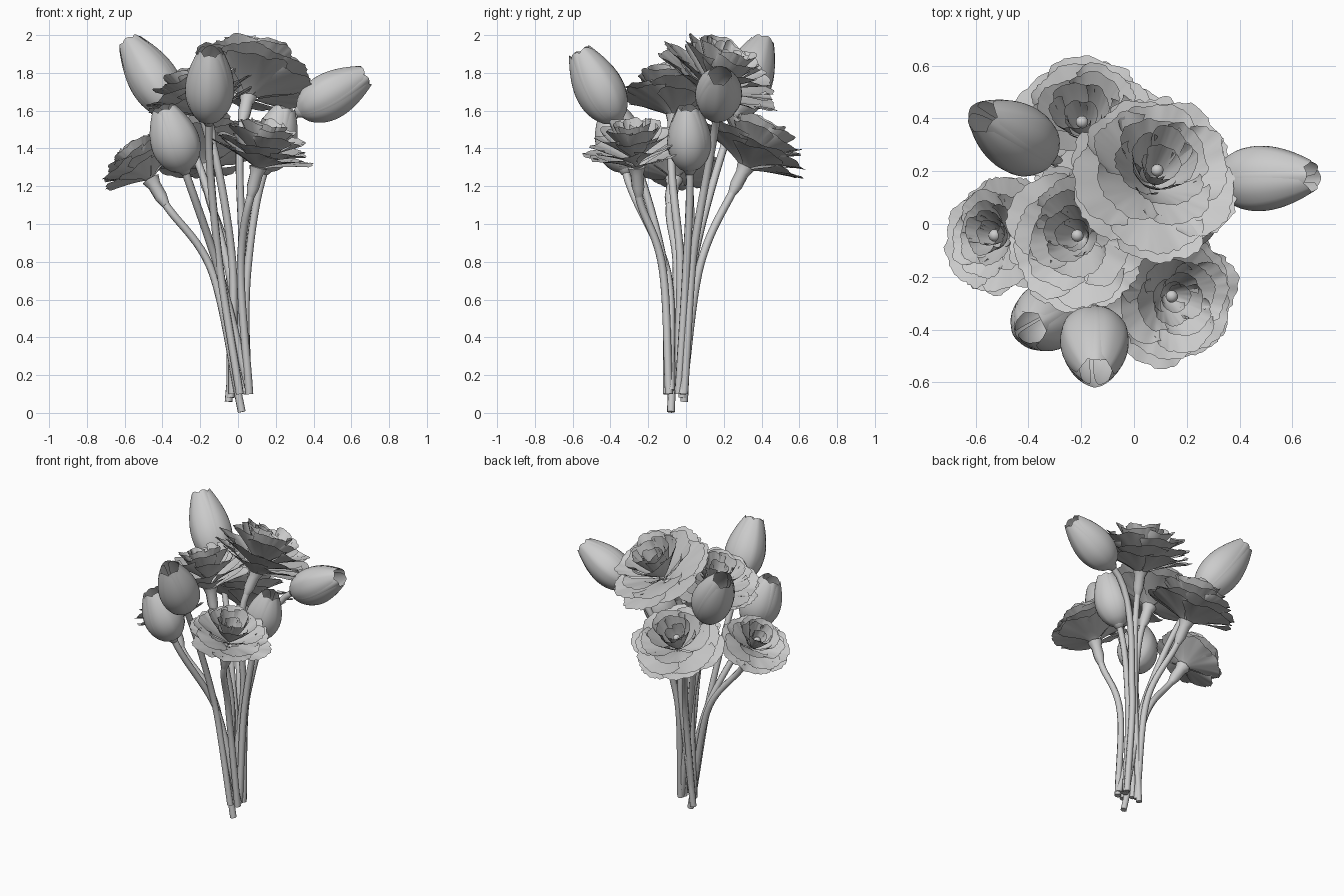
import bpy, bmesh, math, random
from mathutils import Vector

random.seed(4)
if "Cube" in bpy.data.objects:
    bpy.data.objects.remove(bpy.data.objects["Cube"], do_unlink=True)

GREY = (0.6, 0.6, 0.6, 1)
mat = bpy.data.materials.new("plain grey")
mat.use_nodes = True
mat.diffuse_color = GREY
mat.node_tree.nodes["Principled BSDF"].inputs["Base Color"].default_value = GREY


def finish(name, bm, base=None, axis=None):
    """Turn a bmesh into a smooth object standing at base, pointing along axis."""
    mesh = bpy.data.meshes.new(name)
    bm.to_mesh(mesh)
    bm.free()
    mesh.materials.append(mat)
    obj = bpy.data.objects.new(name, mesh)
    bpy.context.collection.objects.link(obj)
    if base is not None:
        obj.location = base
        obj.rotation_euler = axis.to_track_quat('Z', 'Y').to_euler()
    bpy.ops.object.select_all(action='DESELECT')
    obj.select_set(True)
    bpy.context.view_layer.objects.active = obj
    bpy.ops.object.shade_smooth_by_angle(angle=math.radians(50))


def patch(bm, point, nu, nv):
    """Grid surface from point(u, v), with u in 0..1 and v in -1..1."""
    grid = [[bm.verts.new(point(i / nu, 2 * j / nv - 1)) for j in range(nv + 1)]
            for i in range(nu + 1)]
    for i in range(nu):
        for j in range(nv):
            bm.faces.new((grid[i][j], grid[i + 1][j], grid[i + 1][j + 1], grid[i][j + 1]))


def polar(r, a, z):
    return Vector((r * math.cos(a), r * math.sin(a), z))


def lathe(bm, profile, sides):
    """Revolve (radius, height) pairs around z."""
    last = len(profile) - 1

    def point(u, v):
        r, z = profile[round(u * last)]
        return polar(r, math.pi * v, z)
    patch(bm, point, last, sides)
    bmesh.ops.remove_doubles(bm, verts=bm.verts, dist=1e-5)


def tulip(name, base, tip, radius):
    base, tip = Vector(base), Vector(tip)
    length = (tip - base).length
    bm = bmesh.new()

    def petal(angle, scale, half):
        def point(u, v):
            # egg-shaped cup, narrowing to an open, softly pointed mouth
            t = u * (1 - 0.07 * v * v * u ** 3)
            body = math.sin(math.pi * (0.05 + 0.82 * t ** 0.74)) ** 0.85
            width = half * (1 - 0.2 * u ** 5)
            ridge = 1 + 0.03 * math.exp(-30 * v * v) - 0.05 * v * v
            return polar(radius * scale * body * ridge, angle + v * width, length * t)
        patch(bm, point, 16, 14)

    for k in range(3):
        petal(k * math.tau / 3 + 0.4, 1.03, 0.98)
        petal((k + 0.5) * math.tau / 3 + 0.4, 0.95, 1.0)
    # receptacle
    lathe(bm, [(0.0, -0.02), (0.024, -0.015), (0.04, 0.012), (0.0, 0.03)], 10)
    finish(name, bm, base, (tip - base).normalized())


# radius, starting height, rise, petal count and flare of each petal whorl
WHORLS = [(1.0, -0.26, 0.4, 6, 0.6), (0.95, -0.16, 0.47, 5, 0.65),
          (0.78, -0.06, 0.58, 5, 0.8), (0.57, 0.02, 0.66, 4, 1.1),
          (0.38, 0.06, 0.68, 4, 1.5), (0.22, 0.1, 0.52, 3, 1.8)]


def ruffled_flower(name, centre, axis, size):
    axis = Vector(axis).normalized()
    bm = bmesh.new()

    def petal(r, z0, rise, angle, half, flare):
        p1, p2 = random.uniform(0, 6), random.uniform(0, 6)
        lift = random.uniform(-0.03, 0.05)
        long = random.uniform(0.95, 1.06)
        jag = [random.uniform(-0.025, 0.025) for _ in range(25)]

        def point(u, v):
            wave = math.sin(4 * v + p1) + 0.5 * math.sin(9 * v + p2)
            edge = 1 - 0.2 * abs(v) ** 3 + 0.025 * wave + jag[round((v + 1) * 12)]
            reach = r * long * (u * (1 - u ** 4) + u * edge * u ** 4)
            z = z0 + (rise + lift) * u ** flare + 0.026 * wave * u ** 3 + 0.03 * v * u
            a = angle + v * half * (0.75 + 0.25 * u)
            return polar(reach, a, z) * size
        patch(bm, point, 9, 24)

    for w, (r, z0, rise, count, flare) in enumerate(WHORLS):
        for k in range(count):
            angle = (k + 0.5 * (w % 2)) * math.tau / count + random.uniform(-0.15, 0.15)
            petal(r, z0, rise, angle, 1.25 * math.pi / count, flare)
    finish(name + "_petals", bm, Vector(centre) - axis * 0.2 * size, axis)

    # round eye in the middle
    bm = bmesh.new()
    bmesh.ops.create_uvsphere(bm, u_segments=12, v_segments=8, radius=0.024)
    finish(name + "_eye", bm, Vector(centre) + axis * 0.2 * size, axis)

    # faceted calyx below the petals
    foot = Vector(centre) - axis * (0.2 * size + 0.2)
    bm = bmesh.new()
    lathe(bm, [(0.0, 0.0), (0.022, 0.0), (0.035, 0.05), (0.036, 0.12),
               (0.05, 0.16), (0.0, 0.17)], 8)
    finish(name + "_calyx", bm, foot, axis)
    return foot, axis


def stem(name, foot, middle, top, axis):
    """Smooth tube from the cut end, through the bunch, to the flower."""
    curve = bpy.data.curves.new(name, 'CURVE')
    curve.dimensions = '3D'
    curve.bevel_depth = 0.021
    curve.bevel_resolution = 2
    curve.use_fill_caps = True
    curve.resolution_u = 10
    spline = curve.splines.new('BEZIER')
    spline.bezier_points.add(2)
    foot, middle, top = Vector(foot), Vector(middle), Vector(top)
    flow = ((top - middle).normalized() + (middle - foot).normalized()) * 0.09
    pull = axis * 0.3 * (top - middle).length
    knots = [(foot, (middle - foot) * 0.3), (middle, flow), (top, pull)]
    for p, (co, handle) in zip(spline.bezier_points, knots):
        p.co, p.handle_left, p.handle_right = co, co - handle, co + handle
    temp = bpy.data.objects.new(name, curve)
    bpy.context.collection.objects.link(temp)
    bpy.context.view_layer.update()
    mesh = temp.evaluated_get(bpy.context.evaluated_depsgraph_get()).to_mesh()
    bm = bmesh.new()
    bm.from_mesh(mesh)
    bpy.data.objects.remove(temp, do_unlink=True)
    finish(name, bm)


# tulips: name, base, tip, radius, stem middle, stem foot
TULIPS = [
    ("back_right_tulip", (-.33, .26, 1.58), (-.58, .41, 1.97), .13, (-.06, .04, .8), (.05, -.02, .1)),
    ("left_tulip", (.32, .165, 1.59), (.68, .18, 1.79), .122, (.05, .04, .85), (.05, -.01, .1)),
    ("front_tulip", (-.155, -.36, 1.54), (-.145, -.565, 1.92), .128, (-.1, -.12, .8), (.01, -.1, .1)),
    ("front_right_tulip", (-.28, -.32, 1.28), (-.395, -.395, 1.62), .128, (-.1, -.1, .75), (.06, -.08, .12)),
    ("middle_tulip", (.14, .02, 1.28), (.25, .01, 1.62), .115, (.05, 0, .75), (.04, -.04, .1)),
]
for name, base, tip, radius, middle, foot in TULIPS:
    tulip(name, base, tip, radius)
    stem(name + "_stem", foot, middle, base, (Vector(tip) - Vector(base)).normalized())

# ruffled flowers: name, centre, facing, radius, stem middle, stem foot
RUFFLED = [
    ("top_flower", (.075, .175, 1.77), (.2, .43, .88), .33, (.02, .03, .85), (-.05, -.01, .06)),
    ("back_flower", (-.19, .36, 1.39), (-.12, .45, .88), .295, (-.05, .08, .8), (-.04, -.02, .08)),
    ("right_flower", (-.505, -.05, 1.31), (-.5, .15, .85), .225, (-.15, -.05, .78), (.02, -.08, .005)),
    ("centre_flower", (-.2, -.05, 1.67), (-.25, .1, .95), .29, (-.03, -.03, .8), (-.03, -.05, .1)),
    ("front_left_flower", (.13, -.27, 1.39), (.25, -.08, .96), .265, (.015, -.13, .8), (.06, -.09, .1)),
]
for name, centre, facing, size, middle, foot in RUFFLED:
    top, axis = ruffled_flower(name, centre, facing, size)
    stem(name + "_stem", foot, middle, top + axis * 0.02, axis)
